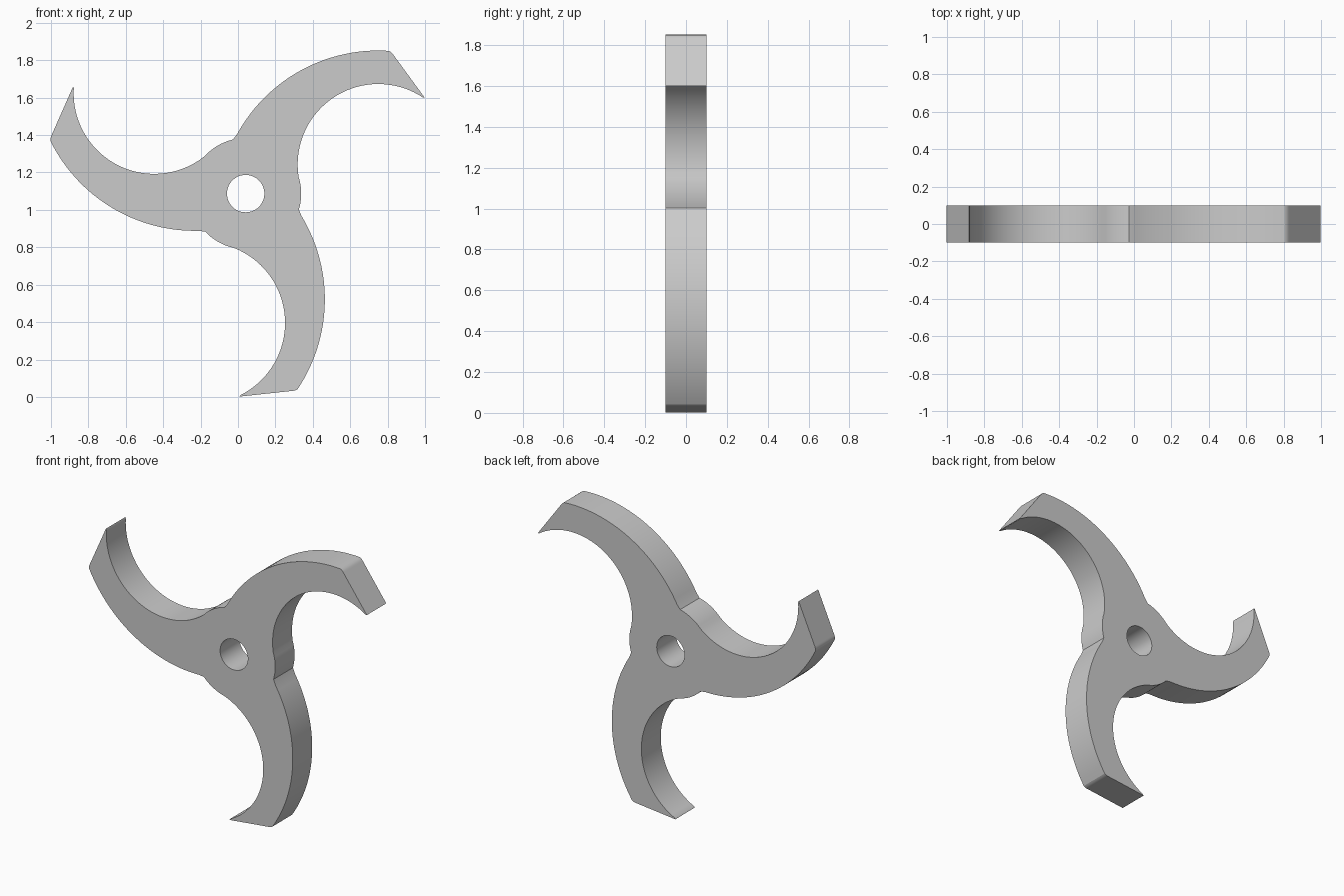
import bpy, bmesh
from math import sin, cos, radians, pi
from mathutils import Vector, Matrix

if "Cube" in bpy.data.objects:
    bpy.data.objects.remove(bpy.data.objects["Cube"])

HUB = Vector((0.041, 1.087))     # rotation centre in x, z
HUB_R, HOLE_R, HALF_T = 0.297, 0.1, 0.1


def arc(cx, cz, r, a0, a1, n):
    """n + 1 points along a circle from a0 to a1 degrees."""
    angles = [radians(a0 + (a1 - a0) * i / n) for i in range(n + 1)]
    return [Vector((cx + r * cos(a), cz + r * sin(a))) for a in angles]


# One third of the outline: hub arc, hooked inner edge, tip, outer edge
hub_arc = arc(0, 0, HUB_R, -16.7, 12.3, 8)
inner = arc(0.709, 0.155, 0.431, 192.3, 56.5, 36)[1:]
tip = [Vector((0.957, 0.513))]
outer = arc(0.709, -0.096, 0.861, 86.2, 153.5, 30)[:-1]

# Small rounding where the slanted end meets the outer edge
a, b, c = Vector((0.789, 0.743)), Vector((0.780, 0.757)), outer[0]
corner = [a * (1 - t) ** 2 + b * 2 * t * (1 - t) + c * t * t
          for t in (0, 0.25, 0.5, 0.75)]
third = hub_arc + inner + tip + corner + outer

outline = []
for k in range(3):
    turn = Matrix.Rotation(k * 2 * pi / 3, 2)
    outline += [turn @ p for p in third]
hole = arc(0, 0, HOLE_R, 0, 360, 48)[:-1]

# Fill the flat plate around the hole, then extrude it to thickness
bm = bmesh.new()
edges = []
for loop in (outline, hole):
    vs = [bm.verts.new((p.x + HUB.x, -HALF_T, p.y + HUB.y)) for p in loop]
    edges += [bm.edges.new((vs[i], vs[(i + 1) % len(vs)])) for i in range(len(vs))]
bmesh.ops.triangle_fill(bm, use_beauty=True, edges=edges, normal=(0, -1, 0))
ext = bmesh.ops.extrude_face_region(bm, geom=bm.faces[:], use_keep_orig=True)
new_verts = [g for g in ext["geom"] if isinstance(g, bmesh.types.BMVert)]
bmesh.ops.translate(bm, verts=new_verts, vec=(0, 2 * HALF_T, 0))
bmesh.ops.recalc_face_normals(bm, faces=bm.faces[:])

mesh = bpy.data.meshes.new("three_arm_blade")
bm.to_mesh(mesh)
bm.free()
blade = bpy.data.objects.new("three_arm_blade", mesh)
bpy.context.collection.objects.link(blade)
bpy.context.view_layer.objects.active = blade
blade.select_set(True)
bpy.ops.object.shade_smooth_by_angle(angle=radians(25))
